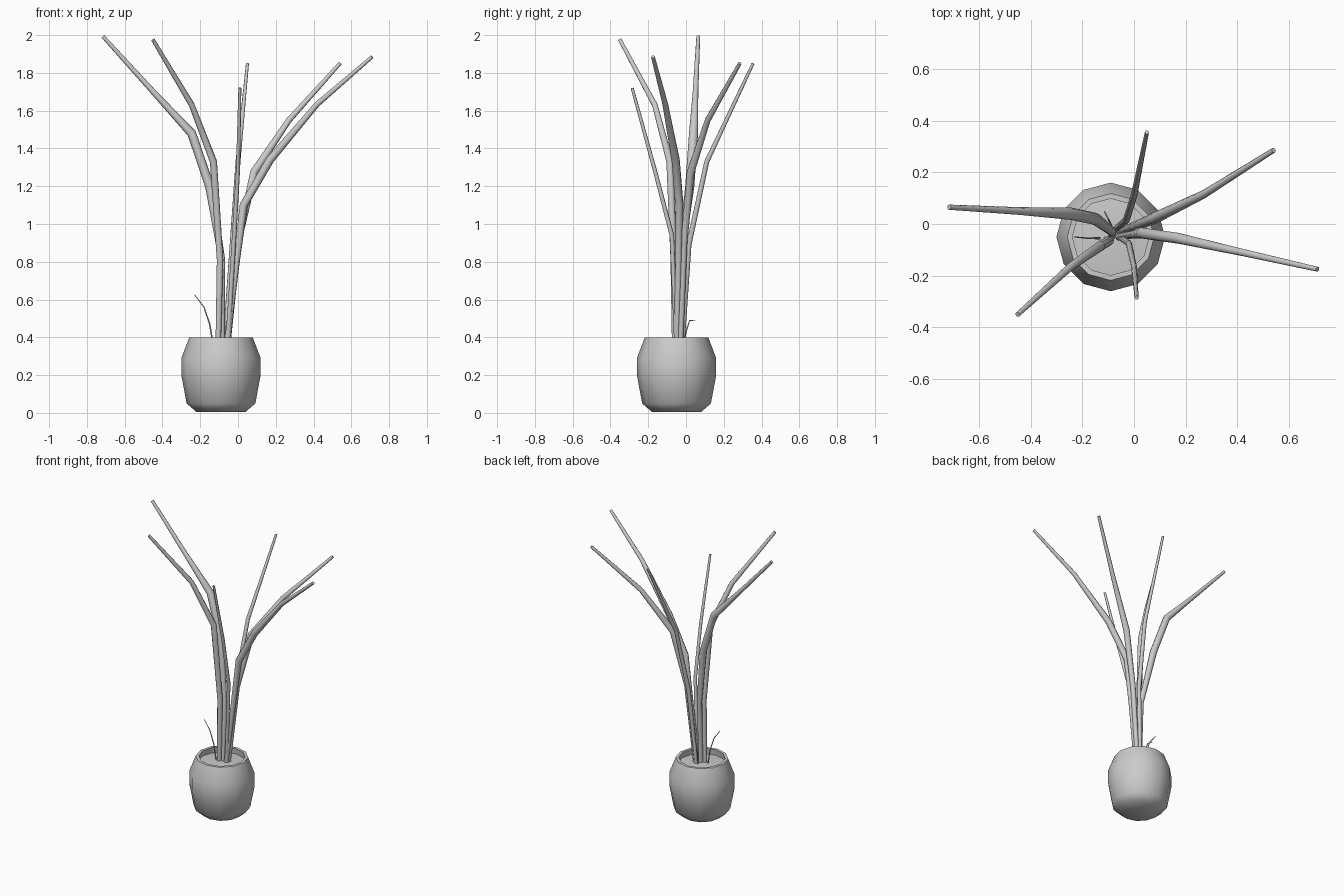
import bpy, bmesh, math

cube = bpy.data.objects.get("Cube")
if cube:
    bpy.data.objects.remove(cube, do_unlink=True)

grey = bpy.data.materials.new("plain_grey")
grey.use_nodes = True
grey.diffuse_color = (0.6, 0.6, 0.6, 1)
grey.node_tree.nodes["Principled BSDF"].inputs["Base Color"].default_value = (0.6, 0.6, 0.6, 1)

CENTRE = (-0.09, -0.05)
SIDES = 12


def finish(obj, angle):
    obj.data.materials.clear()
    obj.data.materials.append(grey)
    bpy.ops.object.select_all(action='DESELECT')
    obj.select_set(True)
    bpy.context.view_layer.objects.active = obj
    bpy.ops.object.shade_smooth_by_angle(angle=math.radians(angle))


def lathe(name, profile, angle):
    """Turn (radius, height) points about the pot axis; a zero radius closes the end."""
    bm = bmesh.new()
    rings = []
    for r, z in profile:
        count = SIDES if r > 0 else 1
        rings.append([bm.verts.new((CENTRE[0] + r * math.sin(math.tau * i / SIDES),
                                    CENTRE[1] + r * math.cos(math.tau * i / SIDES), z))
                      for i in range(count)])
    for a, b in zip(rings, rings[1:]):
        for i in range(SIDES):
            j = (i + 1) % SIDES
            quad = [a[i % len(a)], a[j % len(a)], b[j % len(b)], b[i % len(b)]]
            bm.faces.new(list(dict.fromkeys(quad)))
    bmesh.ops.recalc_face_normals(bm, faces=bm.faces)
    mesh = bpy.data.meshes.new(name)
    bm.to_mesh(mesh)
    bm.free()
    obj = bpy.data.objects.new(name, mesh)
    bpy.context.collection.objects.link(obj)
    finish(obj, angle)


def tube(name, points, radii):
    """Tapered, capped tube along a bent path."""
    curve = bpy.data.curves.new(name + "_path", 'CURVE')
    curve.dimensions = '3D'
    curve.bevel_depth = 1
    curve.bevel_resolution = 2
    curve.use_fill_caps = True
    spline = curve.splines.new('POLY')
    spline.points.add(len(points) - 1)
    for p, co, r in zip(spline.points, points, radii):
        p.co = (*co, 1)
        p.radius = r
    temp = bpy.data.objects.new(name + "_path", curve)
    bpy.context.collection.objects.link(temp)
    bpy.context.view_layer.update()
    mesh = bpy.data.meshes.new_from_object(temp.evaluated_get(bpy.context.evaluated_depsgraph_get()))
    bpy.data.objects.remove(temp, do_unlink=True)
    obj = bpy.data.objects.new(name, mesh)
    bpy.context.collection.objects.link(obj)
    finish(obj, 50)


# Pot with a thick rim, and the soil inside it
lathe("pot", [(0, 0.005), (0.13, 0.005), (0.182, 0.05), (0.21, 0.2), (0.21, 0.29), (0.168, 0.4),
              (0.148, 0.4), (0.155, 0.34), (0, 0.34)], 60)
lathe("soil", [(0.153, 0.36), (0, 0.375)], 60)

# Long leaves, each from the soil to its tip
tube("leaf_left_front", [(-0.06, -0.05, 0.35), (-0.01, -0.04, 0.78), (0.03, -0.035, 1.1),
                         (0.17, -0.055, 1.34), (0.42, -0.11, 1.635), (0.71, -0.175, 1.885)],
     [0.015, 0.017, 0.022, 0.022, 0.015, 0.01])
tube("leaf_left_back", [(-0.055, -0.03, 0.35), (0, -0.01, 0.9), (0.085, 0.025, 1.275),
                        (0.27, 0.115, 1.55), (0.54, 0.285, 1.85)],
     [0.015, 0.018, 0.022, 0.016, 0.01])
tube("leaf_back", [(-0.07, -0.02, 0.35), (-0.03, 0.015, 0.89), (0, 0.11, 1.33), (0.05, 0.355, 1.85)],
     [0.012, 0.014, 0.013, 0.008])
tube("leaf_front", [(-0.055, -0.05, 0.35), (-0.02, -0.075, 0.94), (0, -0.165, 1.285), (0.01, -0.285, 1.72)],
     [0.012, 0.012, 0.011, 0.008])
tube("leaf_right_front", [(-0.105, -0.06, 0.35), (-0.095, -0.065, 0.81), (-0.13, -0.085, 1.33),
                          (-0.245, -0.165, 1.63), (-0.45, -0.35, 1.975)],
     [0.015, 0.018, 0.02, 0.016, 0.01])
tube("leaf_right_back", [(-0.085, -0.045, 0.35), (-0.085, -0.03, 0.81), (-0.15, 0.02, 1.2),
                         (-0.245, 0.04, 1.48), (-0.44, 0.05, 1.69), (-0.715, 0.065, 1.993)],
     [0.015, 0.017, 0.024, 0.024, 0.015, 0.01])

# Thin grass blades
tube("blade_right", [(-0.13, -0.055, 0.35), (-0.15, -0.055, 0.47), (-0.18, -0.055, 0.56), (-0.23, -0.05, 0.625)],
     [0.004, 0.004, 0.003, 0.002])
tube("blade_back", [(-0.085, -0.015, 0.35), (-0.09, 0, 0.43), (-0.1, 0.02, 0.49), (-0.115, 0.05, 0.49)],
     [0.004, 0.004, 0.003, 0.002])
